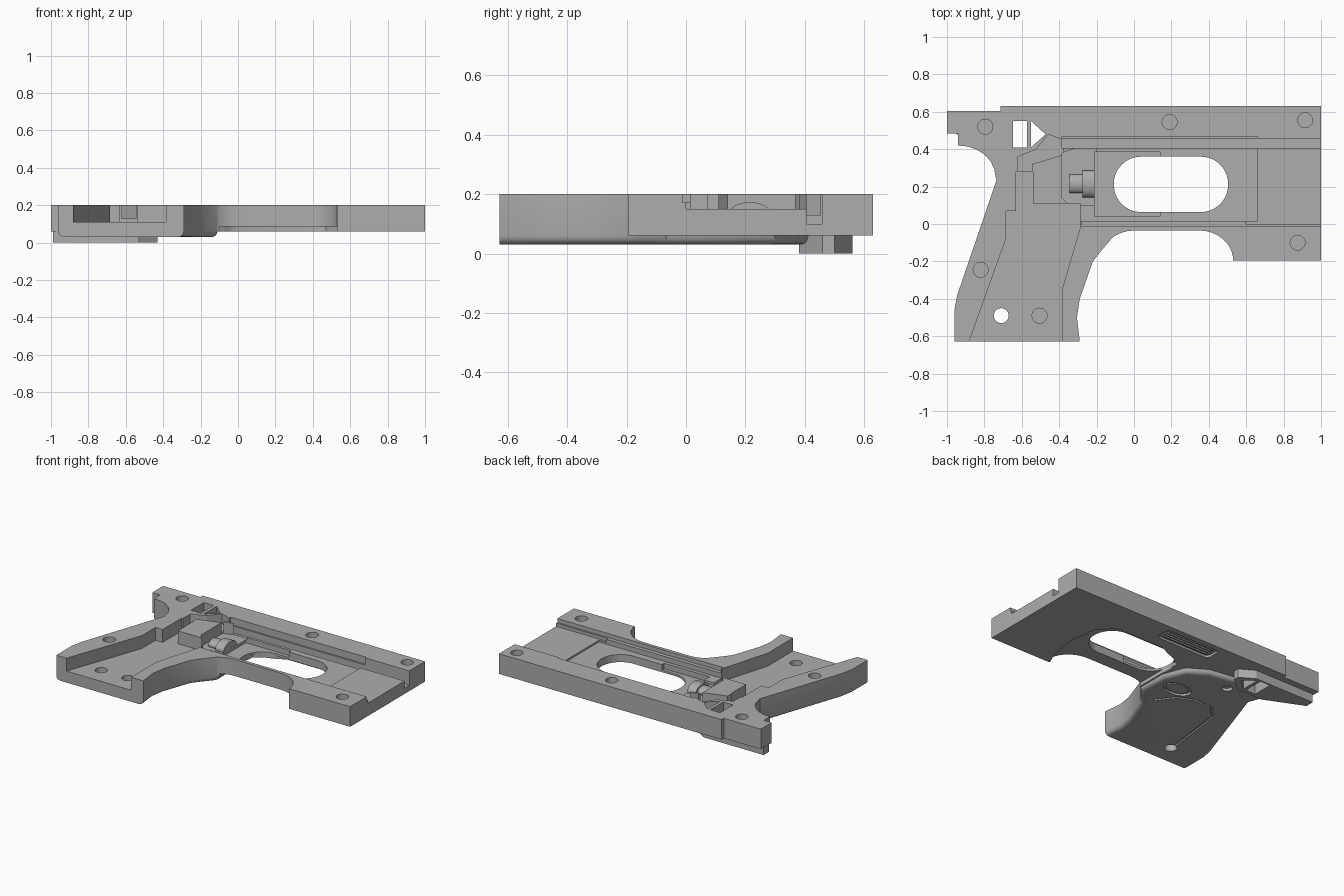
import bpy, bmesh
from math import cos, sin, radians
from mathutils import Vector

cube = bpy.data.objects.get("Cube")
if cube:
    bpy.data.objects.remove(cube, do_unlink=True)

shade = (.42, .42, .42, 1)
grey = bpy.data.materials.new("plain_grey")
grey.use_nodes = True
grey.diffuse_color = shade
grey.node_tree.nodes["Principled BSDF"].inputs["Base Color"].default_value = shade
TOP, ABOVE, BELOW = .2, .3, -.1


def add_object(name, bm):
    bmesh.ops.recalc_face_normals(bm, faces=bm.faces)
    mesh = bpy.data.meshes.new(name)
    bm.to_mesh(mesh)
    bm.free()
    mesh.materials.append(grey)
    ob = bpy.data.objects.new(name, mesh)
    bpy.context.collection.objects.link(ob)
    return ob


def prism(name, outline, low, high, bevel=0, keep=None):
    bm = bmesh.new()
    base = bm.faces.new([bm.verts.new((x, y, low)) for x, y in outline])
    rim = list(base.edges)
    made = bmesh.ops.extrude_face_region(bm, geom=[base], use_keep_orig=True)
    tops = [v for v in made["geom"] if isinstance(v, bmesh.types.BMVert)]
    bmesh.ops.translate(bm, verts=tops, vec=(0, 0, high - low))
    if bevel:
        edges = [e for e in rim if keep((e.verts[0].co + e.verts[1].co) / 2)]
        bmesh.ops.bevel(bm, geom=edges, offset=bevel, segments=4, profile=.5,
                        affect='EDGES', clamp_overlap=True)
    return add_object(name, bm)


def box(x0, x1, y0, y1):
    return [(x0, y0), (x1, y0), (x1, y1), (x0, y1)]


def arc(cx, cy, rx, ry, start, end, n=10):
    angles = [radians(start + (end - start) * i / n) for i in range(n + 1)]
    return [(cx + rx * cos(a), cy + ry * sin(a)) for a in angles]


def oval(x, y, rx, ry):
    return arc(x, y, rx, ry, 0, 345, 23)


def rounded(x0, x1, y0, y1, r):
    corners = [(x1 - r, y1 - r), (x0 + r, y1 - r), (x0 + r, y0 + r), (x1 - r, y0 + r)]
    return [p for i, (x, y) in enumerate(corners) for p in arc(x, y, r, r, i * 90, i * 90 + 90)]


def ribbon(path, width):
    pts = [Vector(p) for p in path]
    left, right = [], []
    for i, p in enumerate(pts):
        d = (pts[min(i + 1, len(pts) - 1)] - pts[max(i - 1, 0)]).normalized()
        side = Vector((-d.y, d.x)) * width / 2
        left.append(tuple(p + side))
        right.append(tuple(p - side))
    return left + right[::-1]


def combine(target, tool, operation):
    mod = target.modifiers.new("join", 'BOOLEAN')
    mod.operation, mod.solver, mod.object = operation, 'EXACT', tool
    bpy.context.view_layer.update()
    graph = bpy.context.evaluated_depsgraph_get()
    mesh = bpy.data.meshes.new_from_object(target.evaluated_get(graph))
    target.modifiers.clear()
    target.data = mesh
    bpy.data.objects.remove(tool, do_unlink=True)


# Upper slab, with the curved bow and the rear tang
bow = arc(.35, -.195, .18, .16, 0, 90) + arc(0, -.235, .2, .2, 90, 155, 8)
tang = arc(-.94, .25, .2, .17, 0, 90, 6) + [(-.94, .485), (-1, .485), (-1, .605), (-.715, .605)]
frame = prism("frame", [(-.715, .63), (1, .63), (1, -.195)] + bow + [(-.3, -.12), (-.65, .05)]
              + tang, .06, TOP)

# Thicker grip, rounded along its underside but square at the open end
front_strap = [(-.11, -.067), (-.181, -.15), (-.22, -.2), (-.29, -.4), (-.305, -.5), (-.29, -.628)]
back_strap = [(-.96, -.628), (-.96, -.46), (-.945, -.38), (-.73, .25), (-.78, .38)]
shoulder = [(-.55, .42), (-.3, .38), (-.17, .3), (-.11, .15)]
grip = prism("grip", front_strap + back_strap + shoulder, .03, TOP, .03, lambda m: m.y > -.62)
combine(frame, grip, 'UNION')

# Lever plate on the underside
lever = prism("lever", [(-.99, .5), (-.72, .38), (-.53, .38), (-.43, .46), (-.43, .5),
                        (-.53, .56), (-.99, .56)], 0, .1)
combine(frame, lever, 'UNION')


def cut(name, outline, low, high):
    combine(frame, prism(name, outline, low, high), 'DIFFERENCE')


# Grip cavity, open at the bottom end
cut("grip_pocket", [(-.88, -.7), (-.88, -.625), (-.685, -.08), (-.685, .07), (-.63, .07),
                    (-.63, .28), (-.54, .28), (-.54, .11), (-.285, .11), (-.285, -.01),
                    (-.385, -.35), (-.385, -.7)], .11, ABOVE)

# Stepped channel along the upper half
cut("front_channel", box(.6, 1.1, 0, .41), .15, ABOVE)
cut("channel_lip", box(-.28, 1.1, -.012, .1), .172, ABOVE)
cut("wide_recess", box(-.3, .66, .015, .415), .138, ABOVE)
cut("deep_recess", box(-.21, .14, .04, .385), .1, ABOVE)
cut("long_slot", box(-.385, 1.1, .405, .457), .1, ABOVE)
cut("slot_lip", box(-.385, .66, .44, .468), .15, ABOVE)

# Small pockets between channel and grip
cut("mechanism_pocket", [(-.345, .1), (-.2, .1), (-.2, .41), (-.27, .42), (-.385, .38),
                         (-.385, .14)], .12, ABOVE)
cut("rear_pocket", [(-.62, .25), (-.545, .25), (-.545, .32), (-.38, .37), (-.38, .45),
                    (-.46, .48), (-.52, .4), (-.62, .36)], .13, ABOVE)

# Openings right through the body
cut("square_window", box(-.648, -.573, .408, .55), BELOW, ABOVE)
cut("triangle_window", [(-.55, .41), (-.473, .48), (-.55, .55)], BELOW, ABOVE)
cut("bow_opening", rounded(-.108, .503, .064, .36, .145), BELOW, ABOVE)

# Details cut into the underside
cut("bow_relief", [(-.02, -.3), (.47, -.3), (.56, -.12), (.6, .1), (.57, .3), (.47, .4),
                   (.1, .4), (-.1, .3), (-.1, -.06)], BELOW, .085)
cut("side_panel", rounded(-.2, .22, .48, .59, .03), BELOW, .075)
cut("pivot_recess", oval(-.5, .31, .035, .035), BELOW, .05)
cut("button_recess", oval(-.27, .1, .1, .065), BELOW, .045)
cut("panel_groove", ribbon([(-.24, -.1), (-.33, .02), (-.45, .07), (-.58, .06), (-.66, -.02),
                            (-.71, -.45)], .015), BELOW, .04)

# Alignment sockets
for x, y in [(-.795, .52), (.19, .545), (.915, .555), (.875, -.1), (-.82, -.245)]:
    cut("socket", oval(x, y, .04, .04), .12, ABOVE)
for x, floor in [(-.71, BELOW), (-.505, .05)]:
    cut("grip_socket", oval(x, -.49, .04, .04), floor, ABOVE)

# Raised ribs and button on the underside
for i in range(4):
    y = .5 + i * .022
    prism("panel_rib", box(-.17, .19, y, y + .01), .064, .08)
prism("side_button", oval(-.27, .1, .08, .05), .034, .06)

# Stepped pin lying along the mechanism pocket
for name, x, length, radius in [("pin", -.308, .075, .05), ("pin_collar", -.243, .065, .072)]:
    bm = bmesh.new()
    bmesh.ops.create_cone(bm, cap_ends=True, segments=24, radius1=radius, radius2=radius, depth=length)
    for v in bm.verts:
        v.co = (x + v.co.z, .215 + v.co.y, .13 + v.co.x * .6)
    add_object(name, bm)

# Smooth the rounded walls and keep the sharp corners
bpy.ops.object.select_all(action='DESELECT')
for ob in bpy.context.collection.objects:
    if ob.type == 'MESH' and ob.active_material == grey:
        ob.select_set(True)
bpy.context.view_layer.objects.active = frame
bpy.ops.object.shade_smooth_by_angle(angle=radians(30))
